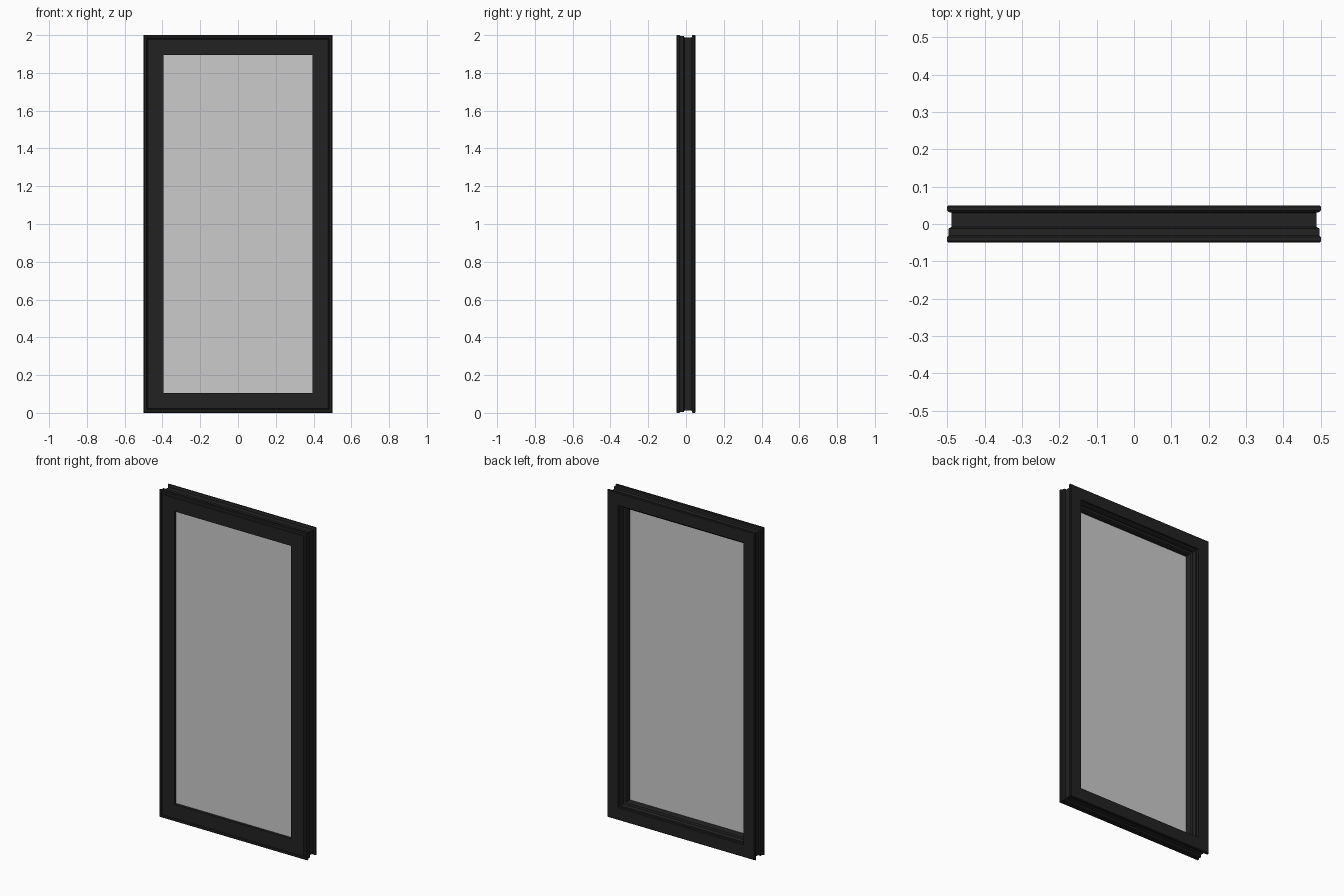
import bpy, bmesh

if "Cube" in bpy.data.objects:
    bpy.data.objects.remove(bpy.data.objects["Cube"], do_unlink=True)

HALF_W, HEIGHT = 0.5, 2.0


def make_material(name, rgb, roughness):
    mat = bpy.data.materials.new(name)
    mat.use_nodes = True
    mat.diffuse_color = (*rgb, 1)
    shader = mat.node_tree.nodes["Principled BSDF"]
    shader.inputs["Base Color"].default_value = (*rgb, 1)
    shader.inputs["Roughness"].default_value = roughness
    return mat


def ring(bm, inset, y):
    """Rectangle of four corners, set in from the outer edge."""
    x, low, high = HALF_W - inset, inset, HEIGHT - inset
    return [bm.verts.new((a, y, b))
            for a, b in ((-x, low), (x, low), (x, high), (-x, high))]


def mitred_frame(name, profile, mat):
    """Sweep a closed (inset, y) profile round the rectangle with mitred corners."""
    bm = bmesh.new()
    rings = [ring(bm, d, y) for d, y in profile]
    for a, b in zip(rings, rings[1:] + rings[:1]):
        for i in range(4):
            j = (i + 1) % 4
            bm.faces.new((a[i], a[j], b[j], b[i]))
    return finish(bm, name, mat)


def finish(bm, name, mat):
    bmesh.ops.recalc_face_normals(bm, faces=bm.faces)
    mesh = bpy.data.meshes.new(name)
    bm.to_mesh(mesh)
    bm.free()
    mesh.materials.append(mat)
    obj = bpy.data.objects.new(name, mesh)
    bpy.context.collection.objects.link(obj)
    return obj


black = make_material("black frame", (0.016, 0.016, 0.016), 0.5)
grey = make_material("grey glass", (0.6, 0.6, 0.6), 0.3)

# Main frame: front face, grooved outer edge, back flange, rebate for the glass
mitred_frame("window_frame", [
    (0.105, -0.05), (0.023, -0.05), (0.021, -0.046), (0.018, -0.046),
    (0.016, -0.05), (0.004, -0.05), (0.0, -0.046), (0.0, -0.035),
    (0.004, -0.031), (0.004, -0.012), (0.012, -0.008), (0.012, 0.03),
    (0.004, 0.032), (0.0, 0.036), (0.0, 0.046), (0.004, 0.05),
    (0.076, 0.05), (0.076, -0.02), (0.105, -0.02),
], black)

# Stepped bead that holds the glass from the back
mitred_frame("glazing_bead", [
    (0.076, -0.02), (0.076, 0.036), (0.086, 0.036), (0.09, 0.03),
    (0.09, 0.016), (0.101, 0.012), (0.105, 0.006), (0.105, -0.02),
], black)

# Glass pane, tucked into the frame
bm = bmesh.new()
front, back = ring(bm, 0.104, -0.034), ring(bm, 0.104, -0.022)
bm.faces.new(front)
bm.faces.new(back)
for i in range(4):
    j = (i + 1) % 4
    bm.faces.new((front[i], front[j], back[j], back[i]))
finish(bm, "glass_pane", grey)
